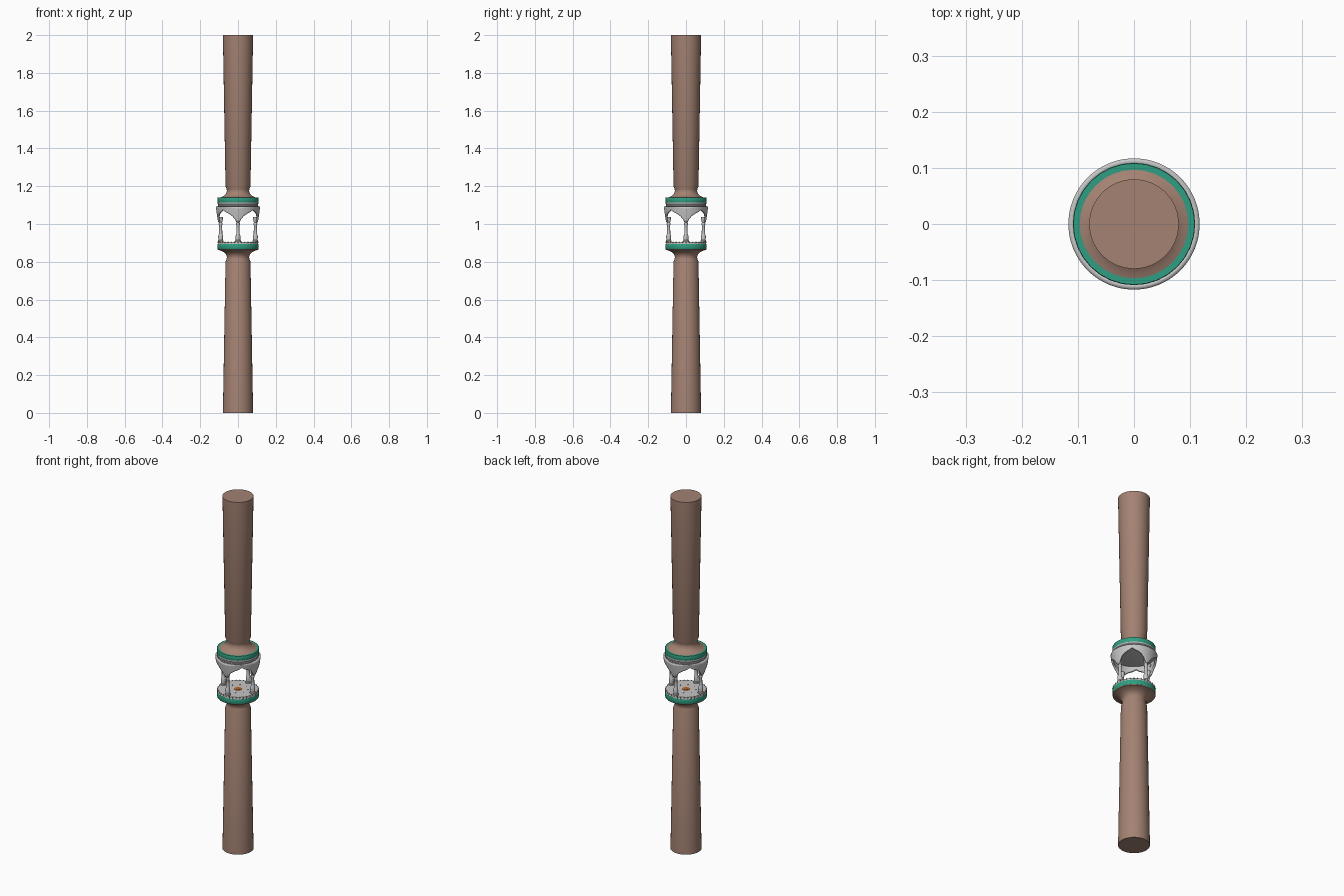
import bpy
import bmesh
from math import pi, cos, sin, tau
from mathutils import Matrix, Vector

cube = bpy.data.objects.get("Cube")
if cube:
    bpy.data.objects.remove(cube)


def material(name, r, g, b):
    m = bpy.data.materials.new(name)
    m.use_nodes = True
    m.diffuse_color = (r, g, b, 1)
    node = next(n for n in m.node_tree.nodes if n.type == 'BSDF_PRINCIPLED')
    node.inputs["Base Color"].default_value = (r, g, b, 1)
    node.inputs["Roughness"].default_value = 0.8
    return m


TAN = material("warm tan", 0.37, 0.225, 0.17)
GREY = material("pale stone grey", 0.56, 0.56, 0.56)
TEAL = material("teal", 0.03, 0.34, 0.22)
ORANGE = material("orange", 0.75, 0.22, 0.04)
DARK = material("charcoal", 0.04, 0.035, 0.03)


def finish(name, bm, mat, angle=0.6):
    bmesh.ops.recalc_face_normals(bm, faces=bm.faces)
    mesh = bpy.data.meshes.new(name)
    bm.to_mesh(mesh)
    bm.free()
    mesh.materials.append(mat)
    obj = bpy.data.objects.new(name, mesh)
    bpy.context.collection.objects.link(obj)
    bpy.ops.object.select_all(action='DESELECT')
    obj.select_set(True)
    bpy.context.view_layer.objects.active = obj
    bpy.ops.object.shade_smooth_by_angle(angle=angle)
    return obj


def add_lathe(bm, profile, seg, matrix=Matrix()):
    """Closed turned solid from (radius, height) pairs."""
    rings = [[bm.verts.new(matrix @ Vector((r * cos(tau * i / seg),
                                            r * sin(tau * i / seg), z)))
              for i in range(seg)] for r, z in profile]
    for low, high in zip(rings, rings[1:]):
        for i in range(seg):
            j = (i + 1) % seg
            bm.faces.new((low[i], low[j], high[j], high[i]))
    bm.faces.new(rings[0][::-1])
    bm.faces.new(rings[-1])


def lathe(name, profile, mat, seg=32):
    bm = bmesh.new()
    add_lathe(bm, profile, seg)
    return finish(name, bm, mat)


def repeat(name, profile, mat, count, radius, z, seg=12, outward=False, phase=0):
    """Ring of turned pieces, upright or pointing outward."""
    bm = bmesh.new()
    for k in range(count):
        m = (Matrix.Rotation(phase + tau * k / count, 4, 'Z')
             @ Matrix.Translation((radius, 0, z)))
        if outward:
            m = m @ Matrix.Rotation(pi / 2, 4, 'Y')
        add_lathe(bm, profile, seg, m)
    return finish(name, bm, mat)


# Lower and upper shafts with a waisted neck and flared plate
shaft = [(0.08, 0), (0.066, 0.8), (0.06, 0.815), (0.059, 0.825),
         (0.063, 0.838), (0.074, 0.85), (0.09, 0.859), (0.107, 0.864), (0.108, 0.87)]
lathe("lower_shaft", shaft, TAN)
lathe("upper_shaft", [(r, 2 - z) for r, z in shaft][::-1], TAN)

# Coloured bands and stone floor and lintel
lathe("lower_band", [(0.108, 0.868), (0.109, 0.87), (0.109, 0.892), (0.108, 0.894)], TEAL)
lathe("upper_band", [(0.108, 1.114), (0.109, 1.116), (0.109, 1.137), (0.108, 1.139)], TEAL)
lathe("floor", [(0.107, 0.893), (0.107, 0.902), (0.105, 0.905)], GREY)
lathe("lintel", [(0.1, 1.09), (0.107, 1.092), (0.107, 1.1), (0.105, 1.102),
                 (0.108, 1.106), (0.108, 1.115)], GREY)
repeat("floor_edge_beads", [(0.002, -0.004), (0.004, 0), (0.002, 0.004)],
       TAN, 36, 0.105, 0.903, seg=6)

# Four turned columns
column = [(0.015, 0), (0.015, 0.008), (0.012, 0.012), (0.013, 0.03),
          (0.011, 0.04), (0.009, 0.045), (0.008, 0.09), (0.01, 0.094),
          (0.01, 0.1), (0.008, 0.104), (0.011, 0.115), (0.012, 0.135)]
repeat("columns", column, GREY, 4, 0.092, 0.903)

# Arcade wall: four pointed arches, each mirrored about its apex
ARCH = [(0, 1.077), (0.15, 1.067), (0.4, 1.058), (0.62, 1.045),
        (0.8, 1.028), (0.9, 1.01), (1, 1.01)]


def arch_height(t):
    for (t0, z0), (t1, z1) in zip(ARCH, ARCH[1:]):
        if t <= t1:
            return z0 + (z1 - z0) * (t - t0) / (t1 - t0)
    return ARCH[-1][1]


bm = bmesh.new()
STEPS, ROWS = 96, 6
grid = []
for i in range(STEPS):
    a = tau * i / STEPS
    t = abs((a % (pi / 2)) - pi / 4) / (pi / 4)
    low = arch_height(t)
    line = []
    for k in range(ROWS + 1):
        z = low + (1.094 - low) * k / ROWS
        r = 0.094 + 0.013 * ((z - 1.01) / 0.084) ** 0.7
        line.append(bm.verts.new((r * cos(a), r * sin(a), z)))
    grid.append(line)
for i in range(STEPS):
    a, b = grid[i], grid[(i + 1) % STEPS]
    for k in range(ROWS):
        bm.faces.new((a[k], b[k], b[k + 1], a[k + 1]))
wall = finish("arcade_wall", bm, GREY)
solid = wall.modifiers.new("thickness", 'SOLIDIFY')
solid.thickness = 0.01
solid.offset = -1

# Round bosses above the columns
repeat("bosses", [(0.009, 0), (0.009, 0.006), (0.006, 0.009), (0.002, 0.01)],
       GREY, 4, 0.101, 1.076, outward=True)

# Floor inlay: central flower and surrounding spots
lathe("flower_centre", [(0.013, 0.904), (0.012, 0.909), (0.006, 0.911)], ORANGE, 16)
repeat("flower_petals", [(0.008, 0), (0.007, 0.003)], ORANGE, 8, 0.014, 0.904, seg=10)
repeat("floor_spots", [(0.004, 0), (0.003, 0.002)], DARK, 8, 0.052, 0.904,
       seg=8, phase=pi / 8)
